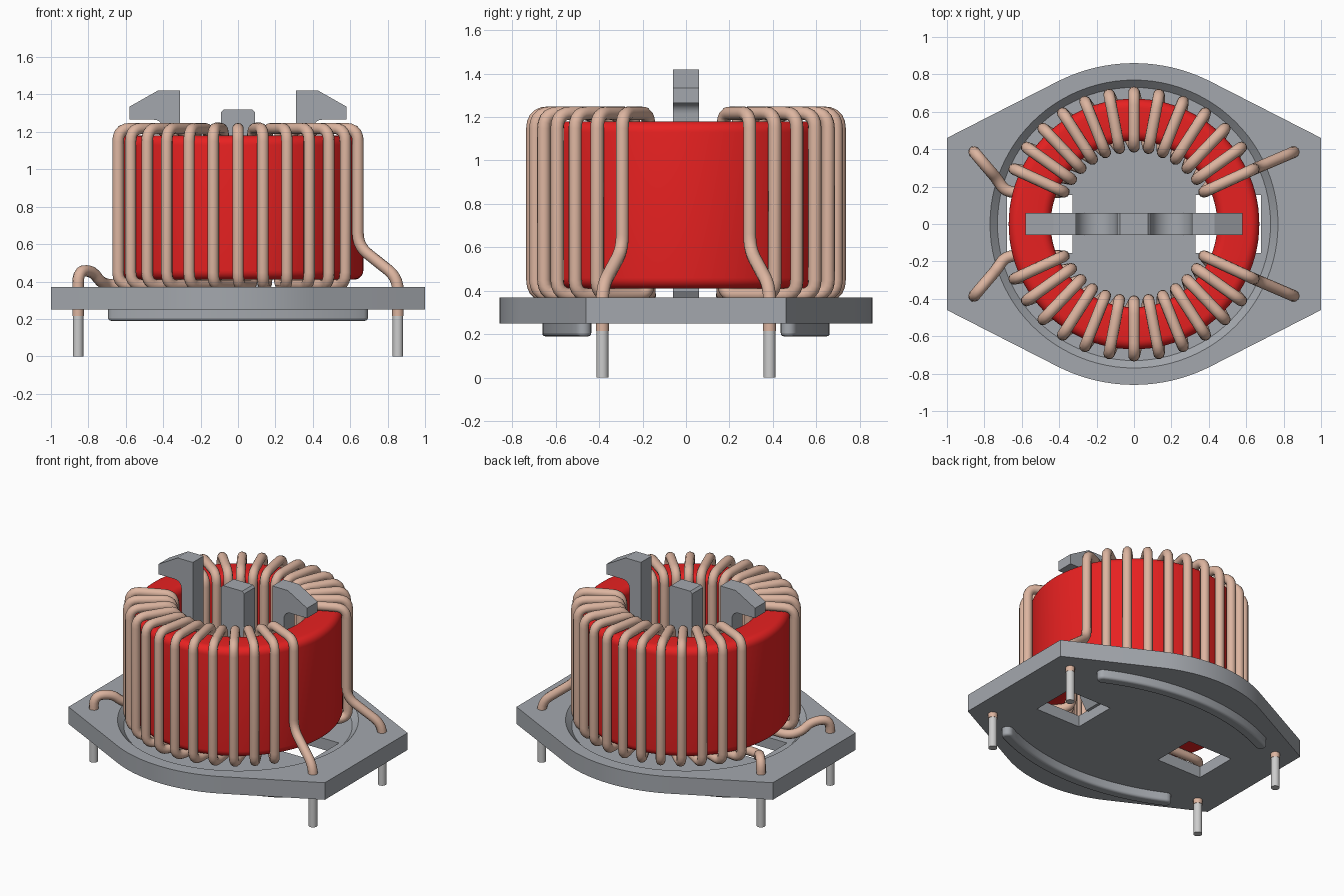
import bpy, bmesh
from math import sin, cos, pi, radians
from mathutils import Vector, Matrix

if "Cube" in bpy.data.objects:
    bpy.data.objects.remove(bpy.data.objects["Cube"])


def material(name, rgb):
    m = bpy.data.materials.new(name)
    m.diffuse_color = (*rgb, 1)
    m.use_nodes = True
    m.node_tree.nodes["Principled BSDF"].inputs["Base Color"].default_value = m.diffuse_color
    return m


RED = material("red", (0.8, 0.015, 0.015))
COPPER = material("copper", (0.72, 0.46, 0.35))
TIN = material("tin", (0.7, 0.7, 0.69))
PLASTIC = material("grey_plastic", (0.37, 0.39, 0.42))


def finish(bm, name, mat=None):
    bmesh.ops.recalc_face_normals(bm, faces=bm.faces)
    me = bpy.data.meshes.new(name)
    bm.to_mesh(me)
    bm.free()
    ob = bpy.data.objects.new(name, me)
    bpy.context.collection.objects.link(ob)
    if mat:
        me.materials.append(mat)
    return ob


def activate(ob):
    bpy.ops.object.select_all(action='DESELECT')
    ob.select_set(True)
    bpy.context.view_layer.objects.active = ob


def smooth(ob, angle=35):
    activate(ob)
    bpy.ops.object.shade_smooth_by_angle(angle=radians(angle))


def prism(name, pts, z0, z1, mat=None):
    bm = bmesh.new()
    face = bm.faces.new([bm.verts.new((x, y, z0)) for x, y in pts])
    ext = bmesh.ops.extrude_face_region(bm, geom=[face])
    verts = [v for v in ext['geom'] if isinstance(v, bmesh.types.BMVert)]
    bmesh.ops.translate(bm, verts=verts, vec=(0, 0, z1 - z0))
    return finish(bm, name, mat)


def cone(name, r1, r2, z0, z1, mat=None, at=(0, 0), seg=96):
    bm = bmesh.new()
    bmesh.ops.create_cone(bm, cap_ends=True, segments=seg, radius1=r1, radius2=r2,
                          depth=z1 - z0,
                          matrix=Matrix.Translation((*at, (z0 + z1) / 2)))
    return finish(bm, name, mat)


def cut(ob, cutter):
    mod = ob.modifiers.new("cut", 'BOOLEAN')
    mod.operation, mod.object, mod.solver = 'DIFFERENCE', cutter, 'EXACT'
    activate(ob)
    bpy.ops.object.modifier_apply(modifier=mod.name)
    bpy.data.objects.remove(cutter)


def arc(cx, cy, r, a0, a1, n):
    return [(cx + r * cos(radians(a0 + (a1 - a0) * i / n)),
             cy + r * sin(radians(a0 + (a1 - a0) * i / n))) for i in range(n + 1)]


# base plate: straight corners joined by shallow arcs, dished top, two windows
back = [(1, 0.46)] + arc(0, -0.04, 0.9, 63.5, 116.5, 20) + [(-1, 0.46)]
plate = prism("base_plate", back + [(-x, -y) for x, y in back], 0.25, 0.37, PLASTIC)
cut(plate, cone("dish_cutter", 0.73, 0.77, 0.33, 0.3701))
for s in (-1, 1):
    cut(plate, prism("window_cutter", [(s * 0.33, -0.155), (s * 0.68, -0.155),
                                       (s * 0.68, 0.155), (s * 0.33, 0.155)], 0.2, 0.5))
smooth(plate, 20)

# curved ribs under the plate
R, W, HALF = 1.5, 0.037, 26.0
for s, label in ((1, "back"), (-1, "front")):
    cy = 0.625 - R
    a0, a1 = 90 - HALF, 90 + HALF
    end0 = (R * cos(radians(a0)), cy + R * sin(radians(a0)))
    pts = arc(0, cy, R + W, a0, a1, 28)
    pts += arc(-end0[0], end0[1], W, a1, a1 + 180, 8)[1:-1]
    pts += arc(0, cy, R - W, a1, a0, 28)
    pts += arc(*end0, W, a0 - 180, a0, 8)[1:-1]
    rib = prism(label + "_rib", [(x, s * y) for x, y in pts], 0.19, 0.27, PLASTIC)
    bev = rib.modifiers.new("round", 'BEVEL')
    bev.width, bev.segments, bev.limit_method = 0.015, 3, 'ANGLE'
    bev.angle_limit = radians(60)
    smooth(rib)

# toroid core: rounded rectangle turned about z
prof = (arc(0.62, 1.13, 0.05, 90, 0, 6) + arc(0.62, 0.46, 0.05, 0, -90, 6)
        + arc(0.495, 0.46, 0.05, -90, -180, 6) + arc(0.495, 1.13, 0.05, 180, 90, 6))
bm = bmesh.new()
SEG = 96
rings = [[bm.verts.new((r * cos(2 * pi * k / SEG), r * sin(2 * pi * k / SEG), z))
          for r, z in prof] for k in range(SEG)]
for k in range(SEG):
    a, b = rings[k], rings[(k + 1) % SEG]
    for i in range(len(prof)):
        j = (i + 1) % len(prof)
        bm.faces.new((a[i], a[j], b[j], b[i]))
smooth(finish(bm, "toroid_core", RED))

# snap clip: two hooked posts and a centre post joined by rounded roots
half = [(0, 1.32), (0.075, 1.32), (0.09, 1.305)]
half += arc(0.2, 0.45, 0.11, 180, 360, 12)
half += [(0.31, 1.42), (0.43, 1.42), (0.58, 1.335), (0.58, 1.265), (0.45, 1.265)]
half += arc(0.45, 1.215, 0.05, 90, 180, 5)[1:]
half += [(0.40, 0.40), (0.35, 0.32), (0, 0.32)]
for s, label in ((1, "right"), (-1, "left")):
    clip = prism(label + "_snap_clip", [(s * x, z) for x, z in half], -0.06, 0.06, PLASTIC)
    clip.data.transform(Matrix.Rotation(pi / 2, 4, 'X'))
    smooth(clip, 25)


# windings: one wire per half, each corner of its path rounded
def round_path(pts, r=0.07, n=5):
    out = [pts[0]]
    for a, b, c in zip(pts, pts[1:], pts[2:]):
        p = b + (a - b).normalized() * min(r, (a - b).length / 2)
        q = b + (c - b).normalized() * min(r, (c - b).length / 2)
        for i in range(n + 1):
            t = i / n
            out.append(p * (1 - t) ** 2 + b * (2 * t * (1 - t)) + q * t * t)
    return out + [pts[-1]]


def polar(r, a, z):
    return Vector((r * cos(radians(a)), r * sin(radians(a)), z))


TURNS, FIRST, RO, RI, TOP, BOT = 13, 24.6, 0.705, 0.412, 1.218, 0.38
STEP = (180 - 2 * FIRST) / (TURNS - 1)
PX, PY = 0.855, 0.385
path = [Vector((PX, PY, 0.215)), Vector((PX, PY, 0.42)), polar(RO, FIRST, 0.59)]
for k in range(TURNS):
    a = FIRST + k * STEP
    path += [polar(RO, a, TOP), polar(RI, a, TOP), polar(RI, a, BOT),
             polar(RO, a + STEP, BOT)]
path += [Vector((-0.735, 0.245, 0.395)), Vector((-0.775, 0.29, 0.455)),
         Vector((-PX, PY, 0.46)), Vector((-PX, PY, 0.215))]
# the last turn ends low, so it runs straight into the arched lead

for s, label in ((1, "back"), (-1, "front")):
    cu = bpy.data.curves.new(label + "_winding", 'CURVE')
    cu.dimensions = '3D'
    cu.bevel_depth, cu.bevel_resolution, cu.use_fill_caps = 0.031, 3, True
    pts = round_path(path)
    sp = cu.splines.new('POLY')
    sp.points.add(len(pts) - 1)
    for p, v in zip(sp.points, pts):
        p.co = (v.x, s * v.y, v.z, 1)
    sp.use_smooth = True
    cu.materials.append(COPPER)
    bpy.context.collection.objects.link(bpy.data.objects.new(label + "_winding", cu))
    # tinned pins
    for t, side in ((1, "right"), (-1, "left")):
        smooth(cone(f"{label}_{side}_pin", 0.028, 0.028, 0, 0.22, TIN,
                    (t * PX, s * PY), 24))
